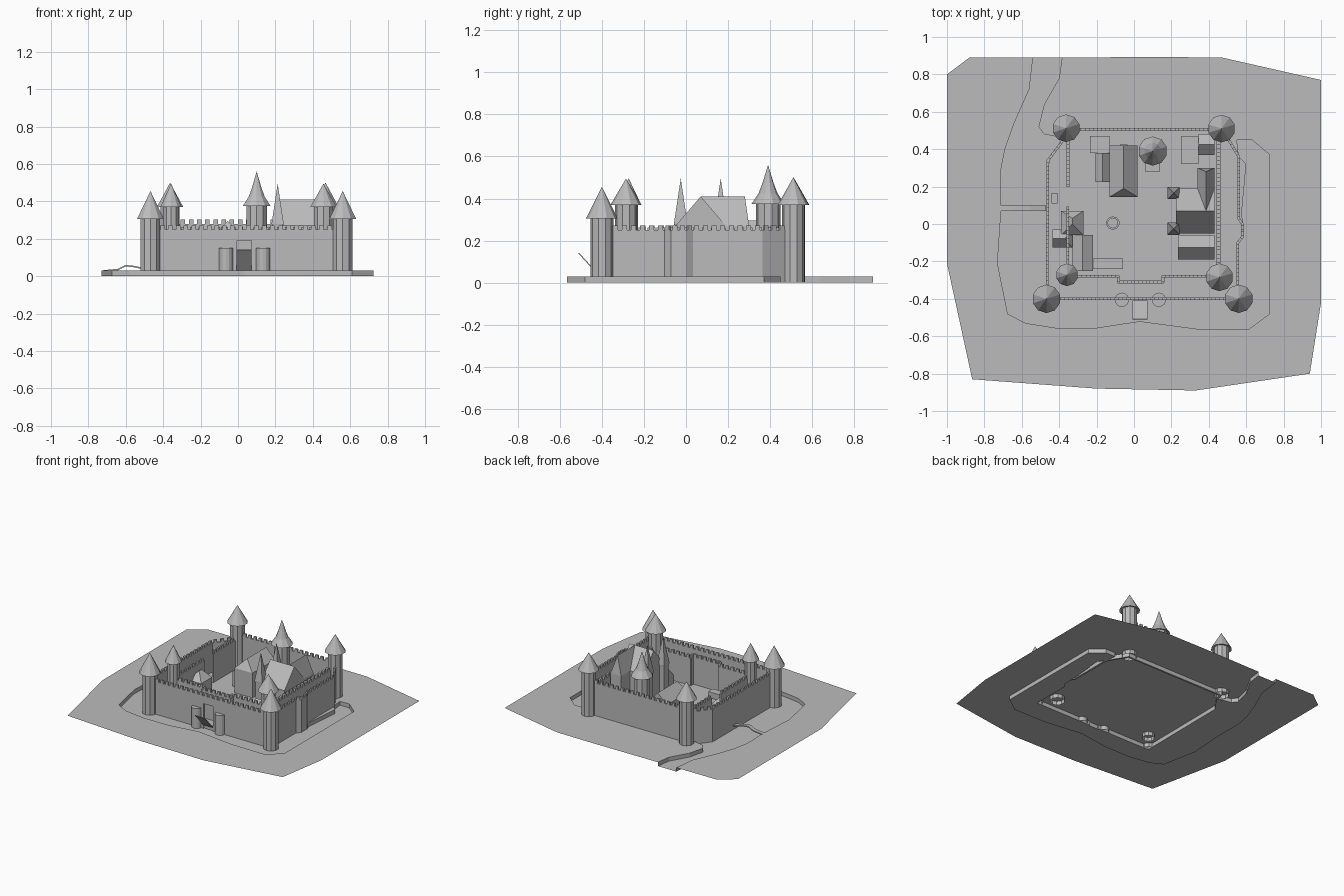
import bpy, bmesh, math
from mathutils import Vector, Matrix

cube = bpy.data.objects.get("Cube")
if cube:
    bpy.data.objects.remove(cube, do_unlink=True)

stone = bpy.data.materials.new("grey_stone")
stone.use_nodes = True
stone.diffuse_color = (0.5, 0.5, 0.5, 1)
stone.node_tree.nodes["Principled BSDF"].inputs["Base Color"].default_value = (0.5, 0.5, 0.5, 1)

GROUND = 0.03


def finish(name, bm, fix=True):
    if fix:
        bmesh.ops.recalc_face_normals(bm, faces=bm.faces)
    mesh = bpy.data.meshes.new(name)
    bm.to_mesh(mesh)
    bm.free()
    mesh.materials.append(stone)
    obj = bpy.data.objects.new(name, mesh)
    bpy.context.scene.collection.objects.link(obj)
    return obj


def add_box(bm, center, size, angle=0):
    m = Matrix.Translation(center) @ Matrix.Rotation(angle, 4, 'Z') @ Matrix.Diagonal((*size, 1))
    bmesh.ops.create_cube(bm, size=1, matrix=m)


def box(name, x0, x1, y0, y1, z0, z1):
    bm = bmesh.new()
    add_box(bm, ((x0 + x1) / 2, (y0 + y1) / 2, (z0 + z1) / 2), (x1 - x0, y1 - y0, z1 - z0))
    return finish(name, bm)


def wall(name, path, top, thick=0.014, base=0.0, merlon=0.022, pitch=0.043):
    """Straight wall runs along a path, with evenly spaced merlons on top."""
    bm = bmesh.new()
    for a, b in zip(path, path[1:]):
        a, b = Vector(a), Vector(b)
        d = b - a
        angle = math.atan2(d.y, d.x)
        mid = (a + b) / 2
        add_box(bm, (mid.x, mid.y, (base + top) / 2), (d.length + thick * 0.5, thick, top - base), angle)
        count = max(1, round(d.length / pitch))
        for i in range(count):
            p = a + d * ((i + 0.5) / count)
            add_box(bm, (p.x, p.y, top + merlon / 2), (pitch * 0.55, thick, merlon), angle)
    return finish(name, bm)


def lathe(name, x, y, profile, sides=10):
    """Turn a (radius, height) profile; zero radius closes to a point."""
    bm = bmesh.new()
    rings = []
    for r, z in profile:
        if r == 0:
            rings.append([bm.verts.new((x, y, z))] * sides)
        else:
            rings.append([bm.verts.new((x + r * math.cos(math.tau * (i + 0.5) / sides),
                                        y + r * math.sin(math.tau * (i + 0.5) / sides), z))
                          for i in range(sides)])
    for lo, hi in zip(rings, rings[1:]):
        for i in range(sides):
            j = (i + 1) % sides
            bm.faces.new(list(dict.fromkeys((lo[i], lo[j], hi[j], hi[i]))))
    return finish(name, bm)


def house(name, x0, x1, y0, y1, eave, ridge, along='x', hip0=0.0, hip1=0.0):
    """Rectangular house; the ridge ends are drawn in by the hip amounts."""
    bm = bmesh.new()
    corners = [(x0, y0), (x1, y0), (x1, y1), (x0, y1)]
    if along == 'y':
        corners = corners[1:] + corners[:1]
        mx = (x0 + x1) / 2
        ends = [(mx, y0 + hip0), (mx, y1 - hip1)]
        corners = [(x1, y0), (x1, y1), (x0, y1), (x0, y0)]
    else:
        my = (y0 + y1) / 2
        ends = [(x0 + hip0, my), (x1 - hip1, my)]
    lo = [bm.verts.new((*c, GROUND)) for c in corners]
    hi = [bm.verts.new((*c, eave)) for c in corners]
    r0, r1 = [bm.verts.new((*e, ridge)) for e in ends]
    for i in range(4):
        j = (i + 1) % 4
        bm.faces.new((lo[i], lo[j], hi[j], hi[i]))
    for face in ((hi[0], hi[1], r1, r0), (hi[1], hi[2], r1), (hi[2], hi[3], r0, r1), (hi[3], hi[0], r0)):
        bm.faces.new(face)
    return finish(name, bm)


# Terrain outline and both banks of the river and moat
border = [(-.54, .89), (-.88, .89), (-1, .80), (-1, -.21), (-.865, -.83), (-.2, -.88), (.33, -.89),
          (.94, -.80), (1, -.42), (1, .77), (.47, .89), (.12, .893), (-.385, .89)]
outer_bank = [(-.54, .89), (-.56, .72), (-.64, .54), (-.69, .40), (-.715, .27), (-.71, .08), (-.73, -.21),
              (-.675, -.48), (-.58, -.53), (-.42, -.555), (-.2, -.555), (.03, -.52), (.33, -.56),
              (.61, -.565), (.725, -.48), (.725, .37), (.63, .45), (.55, .45)]
inner_bank = [(.56, .36), (.60, .32), (.575, .05), (.585, 0), (.585, -.07), (.56, -.1), (.555, -.4),
              (-.465, -.4), (-.46, .34), (-.38, .46), (-.48, .48), (-.51, .52), (-.48, .64),
              (-.40, .78), (-.385, .89)]
banks = outer_bank + inner_bank

bm = bmesh.new()
outline = border + inner_bank[-2::-1] + outer_bank[:0:-1]
bm.faces.new([bm.verts.new((*p, GROUND)) for p in outline])
finish("ground", bm, fix=False)

bm = bmesh.new()
low = [bm.verts.new((*p, 0)) for p in banks]
high = [bm.verts.new((*p, GROUND)) for p in banks]
bm.faces.new(low)
for i in range(len(banks) - 1):
    bm.faces.new((low[i], low[i + 1], high[i + 1], high[i]))
finish("moat", bm, fix=False)

# Outer curtain wall, opened for the gate
wall("front_wall_right", [(-.465, -.4), (-.01, -.4)], .25)
wall("front_wall_left", [(.075, -.4), (.555, -.4)], .25)
wall("gate_lintel", [(-.01, -.4), (.075, -.4)], .25, base=.19)
wall("west_wall", [(-.465, -.4), (-.46, .34), (-.37, .46), (-.36, .51)], .25)
wall("east_wall", [(.555, -.4), (.555, -.1), (.58, -.07), (.58, 0), (.56, .03), (.56, .36), (.47, .51)], .25)
wall("back_wall", [(-.36, .505), (.47, .505)], .28)

# Inner ward walls
wall("inner_front_wall", [(-.36, -.28), (-.085, -.28), (-.085, -.31), (.155, -.31), (.155, -.28), (.46, -.28)],
     .24, base=GROUND)
wall("inner_east_wall", [(.452, -.28), (.452, .5)], .24, thick=.022, base=GROUND)
wall("inner_west_wall_north", [(-.353, .5), (-.353, .2)], .25, base=GROUND)
wall("inner_west_wall_south", [(-.355, .09), (-.355, -.27)], .24, base=GROUND)

# Round corner towers: x, y, roof base, apex, roof radius
for name, x, y, eave, apex, r in (("front_right_tower", -.468, -.4, .305, .455, .076),
                                  ("front_left_tower", .56, -.4, .305, .455, .076),
                                  ("inner_right_tower", -.358, -.272, .37, .495, .06),
                                  ("inner_left_tower", .457, -.285, .37, .495, .074),
                                  ("back_right_tower", -.363, .512, .37, .5, .074),
                                  ("back_left_tower", .468, .51, .37, .5, .074)):
    body = r * .72
    lathe(name, x, y, [(body, 0), (body, eave + .01)])
    lathe(name + "_roof", x, y, [(body, eave + .005), (r, eave), (0, apex)])

# Round keep with a flared roof
lathe("keep_tower", .1, .39, [(.058, GROUND), (.058, .385)])
lathe("keep_roof", .1, .39, [(.056, .38), (.078, .375), (.045, .425), (.026, .475), (0, .56)])

# Square spires beside the hall
for side, y in (("back", .165), ("front", -.025)):
    box(side + "_spire_tower", .185, .238, y - .027, y + .027, GROUND, .28)
    lathe(side + "_spire_roof", .212, y, [(.044, .275), (.046, .28), (0, .495)], sides=4)

# Great hall and its wing
house("great_hall", .225, .43, -.05, .19, .27, .41, 'x')
house("hall_wing", .34, .43, .07, .30, .27, .41, 'y', hip1=.02)
house("stable", .235, .43, -.19, -.06, .12, .19, 'x')
box("kitchen", .25, .345, .32, .47, GROUND, .14)
house("store_house", .345, .43, .37, .48, .13, .18, 'x')
box("keep_porch", .06, .14, .28, .34, GROUND, .12)

# Chapel with side aisle
house("chapel", -.13, .02, .145, .42, .22, .295, 'y', hip0=.045)
box("chapel_porch", -.075, -.035, .41, .425, GROUND, .2)
house("chapel_aisle", -.205, -.13, .225, .38, .14, .18, 'y')
box("chapel_store", -.235, -.13, .38, .47, GROUND, .12)

# West court buildings
house("west_house", -.39, -.27, -.06, .07, .14, .2, 'y', hip0=.06, hip1=.04)
house("west_lodge", -.435, -.33, -.125, -.03, .12, .17, 'x', hip1=.04)
house("barn", -.33, -.22, -.25, -.06, .10, .14, 'y')
box("low_shed", -.22, -.06, -.24, -.185, GROUND, .075)
box("wall_stair", -.44, -.41, .11, .165, GROUND, .15)

# Courtyard well
lathe("well", -.113, .005, [(.036, GROUND), (.036, .045), (.026, .045), (.026, GROUND)])
box("well_step", -.13, -.095, -.09, -.025, GROUND, .036)

# Gate turrets and half-raised drawbridge
for side, x in (("right", -.065), ("left", .133)):
    lathe(side + "_gate_turret", x, -.405, [(.038, 0), (.038, .152), (0, .152)], sides=14)
bm = bmesh.new()
add_box(bm, (0, 0, 0), (.08, .148, .005))
bridge = finish("drawbridge", bm)
bridge.location = (.033, -.46, .086)
bridge.rotation_euler.x = -math.atan2(.11, .1)

# Arched footbridge over the west moat
bm = bmesh.new()
arch = [(-.72, .032), (-.64, .04), (-.6, .06), (-.55, .055), (-.47, .035)]
rows = [[bm.verts.new((x, y, z + dz)) for x, z in arch] for y, dz in ((.07, 0), (.1, 0), (.1, -.008), (.07, -.008))]
for a, b in zip(rows, rows[1:] + rows[:1]):
    for i in range(len(arch) - 1):
        bm.faces.new((a[i], a[i + 1], b[i + 1], b[i]))
finish("footbridge", bm)
